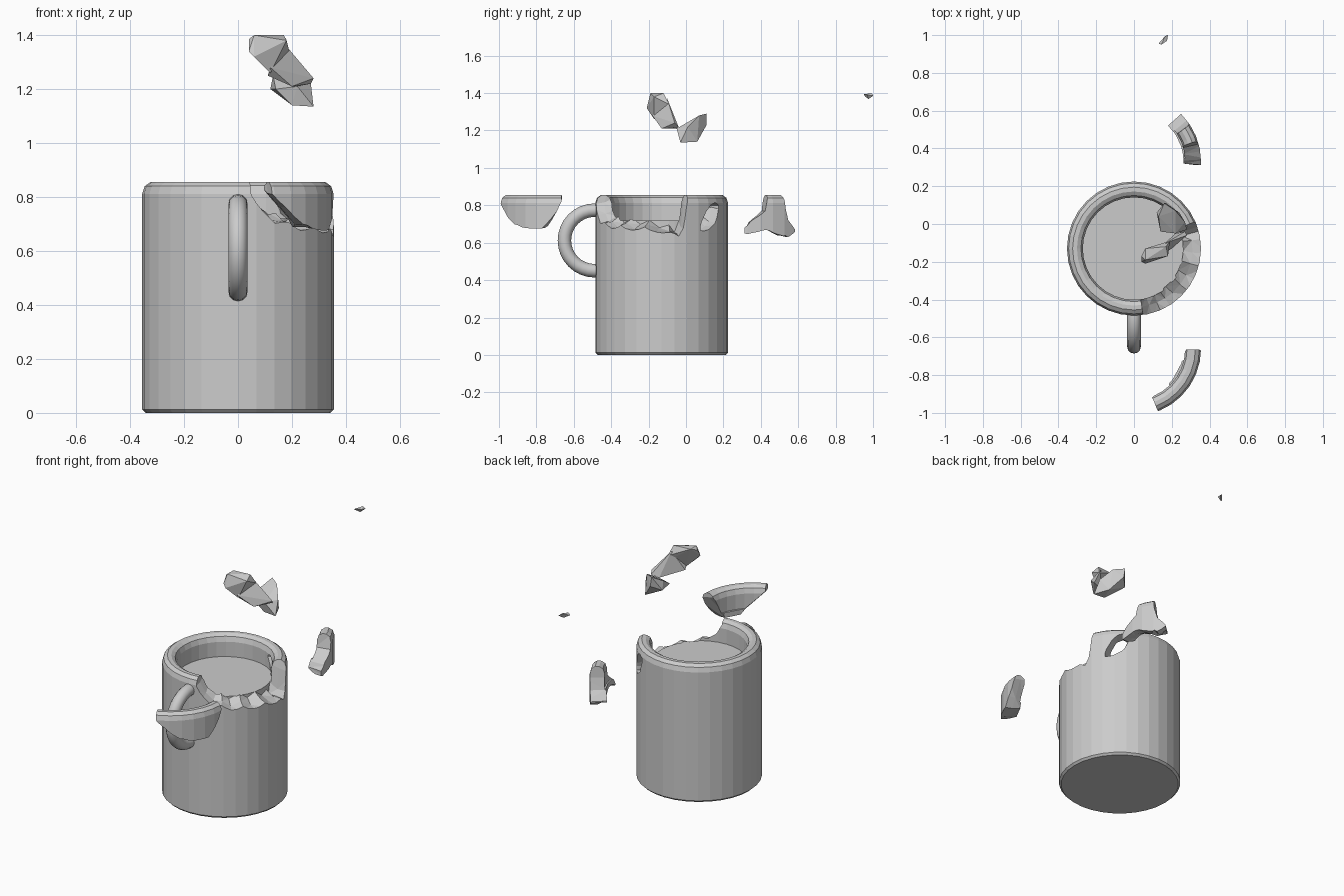
import bpy, bmesh, random
from math import sin, cos, radians, pi
from mathutils import Vector

if "Cube" in bpy.data.objects:
    bpy.data.objects.remove(bpy.data.objects["Cube"])

random.seed(4)
CY = -0.13          # mug axis sits at x = 0, y = CY


def make(name, bm):
    bmesh.ops.recalc_face_normals(bm, faces=bm.faces)
    me = bpy.data.meshes.new(name)
    bm.to_mesh(me)
    bm.free()
    ob = bpy.data.objects.new(name, me)
    bpy.context.collection.objects.link(ob)
    return ob


def mug_solid(name, sides=32):
    """Lathed mug with rounded lip and a raised inner surface."""
    prof = [(.343, 0), (.355, .012), (.355, .812), (.346, .84), (.325, .855),
            (.302, .855), (.281, .842), (.271, .812), (.271, .72)]
    bm = bmesh.new()
    rings = [[bm.verts.new((r * cos(2 * pi * i / sides), CY + r * sin(2 * pi * i / sides), z))
              for i in range(sides)] for r, z in prof]
    for a, b in zip(rings, rings[1:]):
        for i in range(sides):
            j = (i + 1) % sides
            bm.faces.new((a[i], a[j], b[j], b[i]))
    bm.faces.new(rings[0])
    bm.faces.new(rings[-1])
    return make(name, bm)


def wall_cutter(name, cols, slope=.045, jitter=.012):
    """Jagged curved slab; columns are (azimuth, low z, high z)."""
    bm = bmesh.new()
    secs = []
    for az, lo, hi in cols:
        a = radians(az)
        a_in = a + random.uniform(-.03, .03)
        lo_in = min(lo + slope + random.uniform(-jitter, jitter), hi - .01)
        pts = [(.262, a_in, lo_in), (.31, a, lo + slope * .4 + random.uniform(-jitter, jitter)),
               (.40, a, lo), (.40, a, hi), (.262, a_in, hi)]
        secs.append([bm.verts.new((r * cos(t), CY + r * sin(t), z)) for r, t, z in pts])
    for a, b in zip(secs, secs[1:]):
        for i in range(5):
            j = (i + 1) % 5
            bm.faces.new((a[i], a[j], b[j], b[i]))
    bm.faces.new(secs[0])
    bm.faces.new(secs[-1])
    bmesh.ops.triangulate(bm, faces=bm.faces)
    ob = make(name, bm)
    ob.hide_render = True
    return ob


def boolean(ob, cutter, op):
    m = ob.modifiers.new(op.lower(), 'BOOLEAN')
    m.operation, m.object, m.solver = op, cutter, 'EXACT'
    bpy.context.view_layer.objects.active = ob
    bpy.ops.object.modifier_apply(modifier=m.name)
    bpy.data.objects.remove(cutter)


def hull(name, pts):
    bm = bmesh.new()
    for p in pts:
        bm.verts.new(p)
    r = bmesh.ops.convex_hull(bm, input=bm.verts)
    loose = [v for v in bm.verts if not v.link_faces]
    bmesh.ops.delete(bm, geom=loose, context='VERTS')
    return make(name, bm)


# Mug body with broken rim and a hole below the lip
body = mug_solid("mug_body")
boolean(body, wall_cutter("rim_break", [
    (-82, .80, .95), (-75, .74, .95), (-67, .69, .95), (-58, .70, .95), (-49, .67, .95),
    (-38, .68, .95), (-27, .66, .95), (-15, .67, .95), (-4, .645, .95), (8, .65, .95),
    (15, .62, .95), (19, .67, .95), (22, .78, .95), (24, .84, .95)]), 'DIFFERENCE')
boolean(body, wall_cutter("side_hole", [
    (36, .66, .69), (41, .66, .75), (48, .675, .80), (54, .70, .815), (59, .77, .80)]),
    'DIFFERENCE')

# Handle: swept arc
bm = bmesh.new()
secs = []
N, K = 18, 12
for i in range(N + 1):
    t = radians(80 + 200 * i / N)
    secs.append([bm.verts.new((.036 * cos(2 * pi * k / K),
                               -.488 + (.162 + .036 * sin(2 * pi * k / K)) * cos(t),
                               .612 + (.162 + .036 * sin(2 * pi * k / K)) * sin(t)))
                 for k in range(K)])
for a, b in zip(secs, secs[1:]):
    for k in range(K):
        bm.faces.new((a[k], a[(k + 1) % K], b[(k + 1) % K], b[k]))
bm.faces.new(secs[0])
bm.faces.new(secs[-1])
handle = make("handle", bm)

# Rim shards thrown to the front and to the back
front = mug_solid("front_rim_shard")
boolean(front, wall_cutter("front_cut", [
    (-69, .81, .95), (-60, .76, .95), (-47, .70, .95), (-38, .675, .95), (-18, .675, .95),
    (-10, .73, .95), (-1, .81, .95)], slope=.02), 'INTERSECT')
front.location.y = -.53

back = mug_solid("back_rim_shard")
boolean(back, wall_cutter("back_cut", [
    (-3, .65, .68), (2, .64, .71), (9, .65, .74), (15, .665, .77), (19, .66, .90),
    (30, .64, .90), (35, .63, .79), (38, .63, .72), (45, .655, .67)], slope=.03), 'INTERSECT')
back.location.y = .46

# Shards thrown upward
hull("upper_shard_lip", [
    (.04, -.17, 1.385), (.06, -.13, 1.40), (.06, -.19, 1.40), (.17, -.12, 1.40),
    (.18, -.17, 1.38), (.04, -.20, 1.34), (.06, -.21, 1.32), (.16, -.11, 1.33),
    (.12, -.17, 1.26), (.19, -.09, 1.34)])
hull("upper_shard_arm", [
    (.17, -.10, 1.37), (.12, -.18, 1.28), (.11, -.15, 1.25), (.19, -.09, 1.34),
    (.28, -.06, 1.24), (.27, -.04, 1.22), (.20, -.13, 1.21), (.22, -.05, 1.21)])
hull("upper_shard_corner", [
    (.28, -.03, 1.135), (.20, -.03, 1.14), (.14, -.04, 1.20), (.22, -.05, 1.21),
    (.27, .01, 1.22), (.24, .06, 1.14), (.12, .06, 1.20), (.17, .11, 1.23),
    (.16, .11, 1.29), (.22, .07, 1.28), (.13, .04, 1.25)])
hull("tiny_chip", [
    (.13, .955, 1.385), (.145, .95, 1.395), (.165, .995, 1.398), (.18, 1.0, 1.385),
    (.16, .975, 1.368), (.175, .97, 1.39)])

# Smooth the handle only; the rest stays faceted
bpy.ops.object.select_all(action='DESELECT')
handle.select_set(True)
bpy.context.view_layer.objects.active = handle
bpy.ops.object.shade_smooth_by_angle(angle=radians(40))
